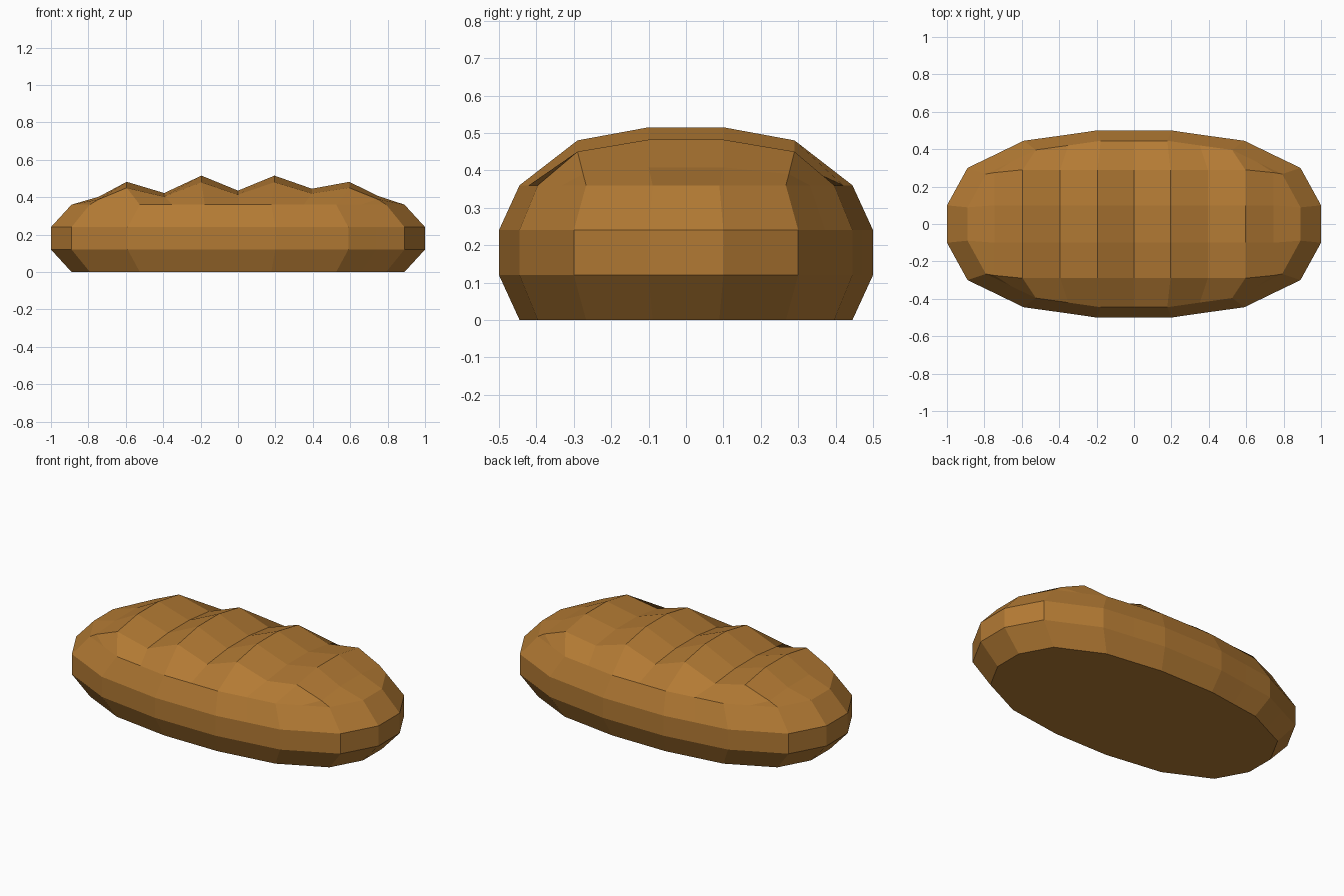
import bpy
import bmesh

cube = bpy.data.objects.get("Cube")
if cube:
    bpy.data.objects.remove(cube, do_unlink=True)

crust = bpy.data.materials.new("brown crust")
crust.use_nodes = True
colour = (0.45, 0.195, 0.034, 1)
crust.diffuse_color = colour
bsdf = next(n for n in crust.node_tree.nodes if n.type == "BSDF_PRINCIPLED")
bsdf.inputs["Base Color"].default_value = colour
bsdf.inputs["Roughness"].default_value = 0.9

# One quarter of the oval outline, mirrored into a full loop
quarter = [(1, 0.1), (0.89, 0.3), (0.74, 0.372), (0.59, 0.445), (0.395, 0.472), (0.2, 0.5)]
half = quarter + [(0, 0.5)] + [(-x, y) for x, y in reversed(quarter)]
outline = half + [(x, -y) for x, y in reversed(half)]
count = len(outline)

# Levels of the loaf wall: height and outline scale
levels = [(0, 0.89), (0.12, 1), (0.24, 1), (0.36, 0.89)]

# Ridges and cuts across the top: x, height in the middle, height at the sides
ridges = [(0.745, 0.408, 0.39), (0.595, 0.482, 0.45), (0.395, 0.445, 0.42),
          (0.195, 0.515, 0.48), (0, 0.435, 0.413), (-0.195, 0.515, 0.48),
          (-0.395, 0.422, 0.403), (-0.595, 0.482, 0.45), (-0.745, 0.402, 0.388)]

bm = bmesh.new()

# Base and walls
rings = [[bm.verts.new((x * s, y * s, z)) for x, y in outline] for z, s in levels]
bm.faces.new(rings[0])
for low, high in zip(rings, rings[1:]):
    for i in range(count):
        j = (i + 1) % count
        bm.faces.new((low[i], low[j], high[j], high[i]))

# Scored top: each row runs from one rim to the other
rim = rings[-1]
rows = [[rim[0], rim[1], rim[-2], rim[-1]]]
cross = []
for i, (x, mid, side) in enumerate(ridges):
    edge = 0.29 if abs(x) < 0.7 else 0.275
    points = [bm.verts.new((x, y, z)) for y, z in
              ((edge, side), (0.1, mid), (-0.1, mid), (-edge, side))]
    cross.append([rim[i + 2]] + points + [rim[count - 3 - i]])
for a, b in zip(cross, cross[1:]):
    for k in range(5):
        bm.faces.new((a[k], a[k + 1], b[k + 1], b[k]))

# Rounded ends of the top
last = len(half) - 1
for row, tip, corner in ((cross[0], 0, 1), (cross[-1], last, last - 1)):
    far_tip, far_corner = count - 1 - tip, count - 1 - corner
    bm.faces.new((rim[corner], row[0], row[1]))
    bm.faces.new((rim[tip], rim[corner], row[1], row[2]))
    bm.faces.new((rim[tip], row[2], row[3], rim[far_tip]))
    bm.faces.new((rim[far_tip], row[3], row[4], rim[far_corner]))
    bm.faces.new((rim[far_corner], row[4], row[5]))

bmesh.ops.recalc_face_normals(bm, faces=bm.faces)
mesh = bpy.data.meshes.new("bread_loaf")
bm.to_mesh(mesh)
bm.free()
mesh.materials.append(crust)
loaf = bpy.data.objects.new("bread_loaf", mesh)
bpy.context.collection.objects.link(loaf)
